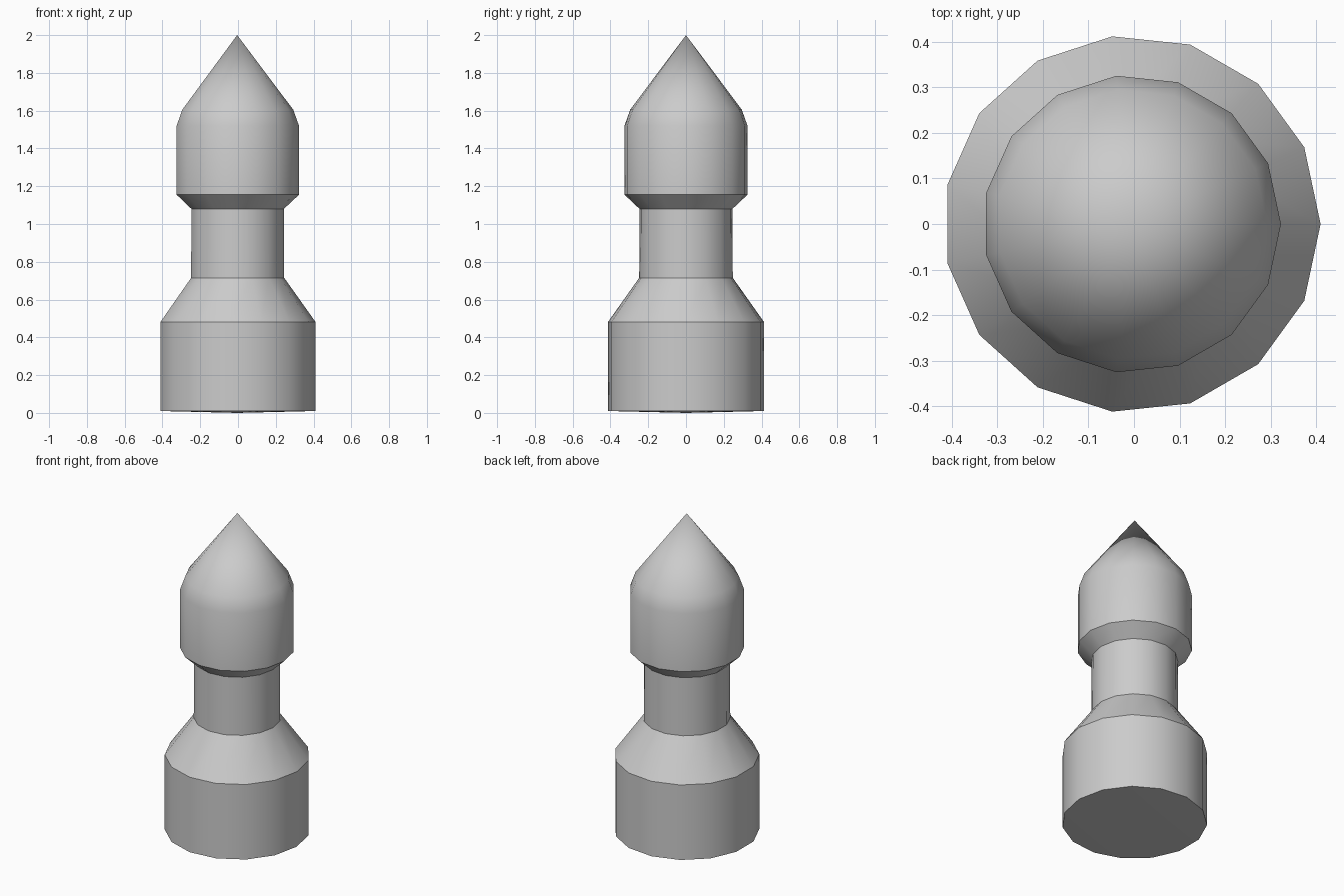
import bpy, bmesh
from math import cos, sin, tau, radians

if "Cube" in bpy.data.objects:
    bpy.data.objects.remove(bpy.data.objects["Cube"])

SIDES = 15
X_OFFSET = -0.0045  # centres the odd-sided outline

# radius, height from the rim of the foot up to the shoulder of the tip
profile = [(0.4145, 0.01), (0.4145, 0.482), (0.249, 0.715), (0.2475, 1.08),
           (0.3275, 1.155), (0.3275, 1.52), (0.297, 1.605)]

# turned post: stacked rings closed by a point at each end
bm = bmesh.new()
rings = [[bm.verts.new((r * cos(tau * i / SIDES) + X_OFFSET, r * sin(tau * i / SIDES), z))
          for i in range(SIDES)] for r, z in profile]
bottom = bm.verts.new((X_OFFSET, 0, 0))
tip = bm.verts.new((X_OFFSET, 0, 2))
for i in range(SIDES):
    j = (i + 1) % SIDES
    for a, b in zip(rings, rings[1:]):
        bm.faces.new((a[i], a[j], b[j], b[i]))
    bm.faces.new((bottom, rings[0][j], rings[0][i]))
    bm.faces.new((rings[-1][i], rings[-1][j], tip))
bmesh.ops.recalc_face_normals(bm, faces=bm.faces)

mesh = bpy.data.meshes.new("pointed_post")
bm.to_mesh(mesh)
bm.free()
post = bpy.data.objects.new("pointed_post", mesh)
bpy.context.collection.objects.link(post)

# smooth the sides and tip, keep the profile edges sharp
bpy.context.view_layer.objects.active = post
post.select_set(True)
bpy.ops.object.shade_smooth_by_angle(angle=radians(30))
